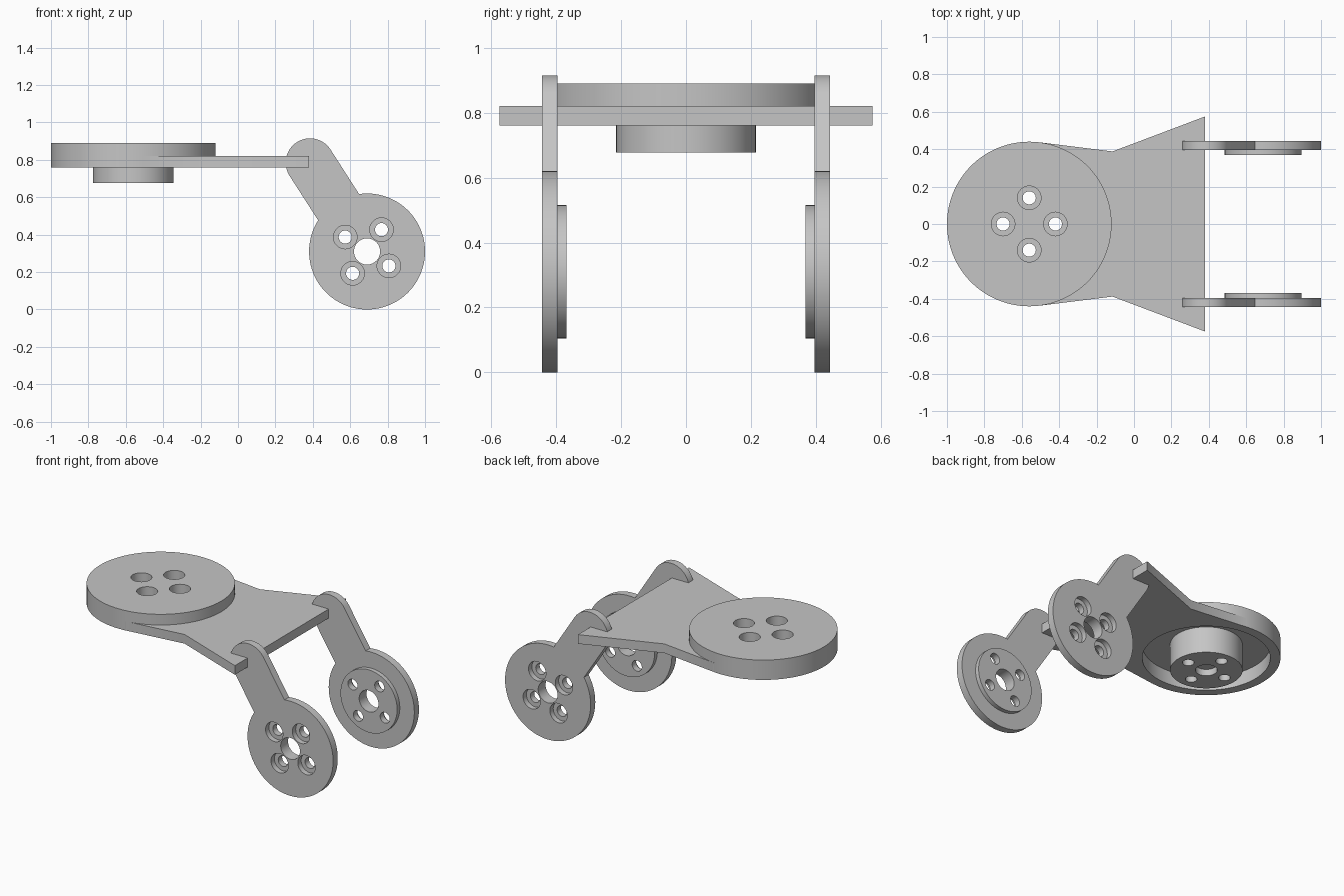
import bpy
import bmesh
from math import sin, cos, pi, asin, atan2, radians

if "Cube" in bpy.data.objects:
    bpy.data.objects.remove(bpy.data.objects["Cube"], do_unlink=True)

grey = bpy.data.materials.new("light grey")
grey.use_nodes = True
COLOUR = (0.56, 0.56, 0.56, 1)
grey.diffuse_color = COLOUR
grey.node_tree.nodes["Principled BSDF"].inputs["Base Color"].default_value = COLOUR


def arc(centre, radius, start, end, steps):
    return [(centre[0] + radius * cos(start + (end - start) * i / steps),
             centre[1] + radius * sin(start + (end - start) * i / steps))
            for i in range(steps + 1)]


def prism(name, outline, lo, hi, axis="Z"):
    """Extrude a 2D outline along Z (plan outline) or Y (side outline)."""
    bm = bmesh.new()
    rings = []
    for w in (lo, hi):
        rings.append([bm.verts.new((u, v, w) if axis == "Z" else (u, w, v))
                      for u, v in outline])
    a, b = rings
    bm.faces.new(a)
    bm.faces.new(b)
    for i in range(len(a)):
        j = (i + 1) % len(a)
        bm.faces.new((a[i], a[j], b[j], b[i]))
    bmesh.ops.recalc_face_normals(bm, faces=bm.faces)
    mesh = bpy.data.meshes.new(name)
    bm.to_mesh(mesh)
    bm.free()
    mesh.materials.append(grey)
    obj = bpy.data.objects.new(name, mesh)
    bpy.context.collection.objects.link(obj)
    return obj


def cylinder(name, centre, radius, lo, hi, axis="Z", steps=96):
    return prism(name, arc(centre, radius, 0, 2 * pi, steps)[:-1], lo, hi, axis)


def activate(obj):
    bpy.ops.object.select_all(action="DESELECT")
    obj.select_set(True)
    bpy.context.view_layer.objects.active = obj


def cut(parts, cutters):
    """Subtract every cutter from every part, then discard the cutters."""
    for part in parts:
        activate(part)
        for cutter in cutters:
            mod = part.modifiers.new("cut", "BOOLEAN")
            mod.operation = "DIFFERENCE"
            mod.solver = "EXACT"
            mod.object = cutter
            bpy.ops.object.modifier_apply(modifier=mod.name)
    for cutter in cutters:
        bpy.data.objects.remove(cutter, do_unlink=True)


def screw_holes(centre, turn, through, sink, axis):
    """Four counterbored holes on a bolt circle."""
    cutters = []
    for k in range(4):
        spot = arc(centre, 0.14, turn + k * pi / 2, 0, 1)[0]
        cutters.append(cylinder("hole_cutter", spot, 0.035, *through, axis, 32))
        cutters.append(cylinder("sink_cutter", spot, 0.063, *sink, axis, 40))
    return cutters


parts = []

# Round cap with hollow underside, and the flared plate joined to it
hub = (-0.56, 0)
cap = cylinder("round_cap", hub, 0.44, 0.76, 0.89, steps=128)
half = [(0.38, 0.575), (-0.115, 0.388), (-0.507, 0.437), (-0.56, 0.41)]
plate = prism("flared_plate", half + [(x, -y) for x, y in reversed(half)], 0.76, 0.82)
cut([cap, plate], [cylinder("cavity_cutter", hub, 0.38, 0.6, 0.85)])

# Central boss under the cap, with a blind centre recess
boss = cylinder("boss", hub, 0.215, 0.677, 0.87)
cut([boss], [cylinder("recess_cutter", hub, 0.065, 0.6, 0.72, steps=48)])
cut([cap, boss], screw_holes(hub, 0, (0.5, 1.0), (0.76, 1.0), "Z"))
parts += [cap, plate, boss]

# Mirrored side legs: arm with a round end, big disc, raised inner pad
foot, knee = (0.69, 0.31), (0.385, 0.785)
lean = atan2(knee[1] - foot[1], knee[0] - foot[0])
notch = asin(0.13 / 0.31)
outline = (arc(foot, 0.31, lean + notch, lean + 2 * pi - notch, 96)
           + arc(knee, 0.13, lean - pi / 2, lean + pi / 2, 40))
for side, label in ((-1, "front"), (1, "back")):
    leg = prism(label + "_leg", outline, side * 0.396, side * 0.444, "Y")
    pad = cylinder(label + "_leg_pad", foot, 0.205, side * 0.368, side * 0.402, "Y")
    bore = cylinder("bore_cutter", foot, 0.07, side * 0.3, side * 0.5, "Y", 48)
    cut([leg, pad], [bore] + screw_holes(
        foot, radians(56.5), (side * 0.3, side * 0.5), (side * 0.409, side * 0.5), "Y"))
    parts += [leg, pad]

for part in parts:
    activate(part)
    bpy.ops.object.shade_smooth_by_angle(angle=radians(30))
